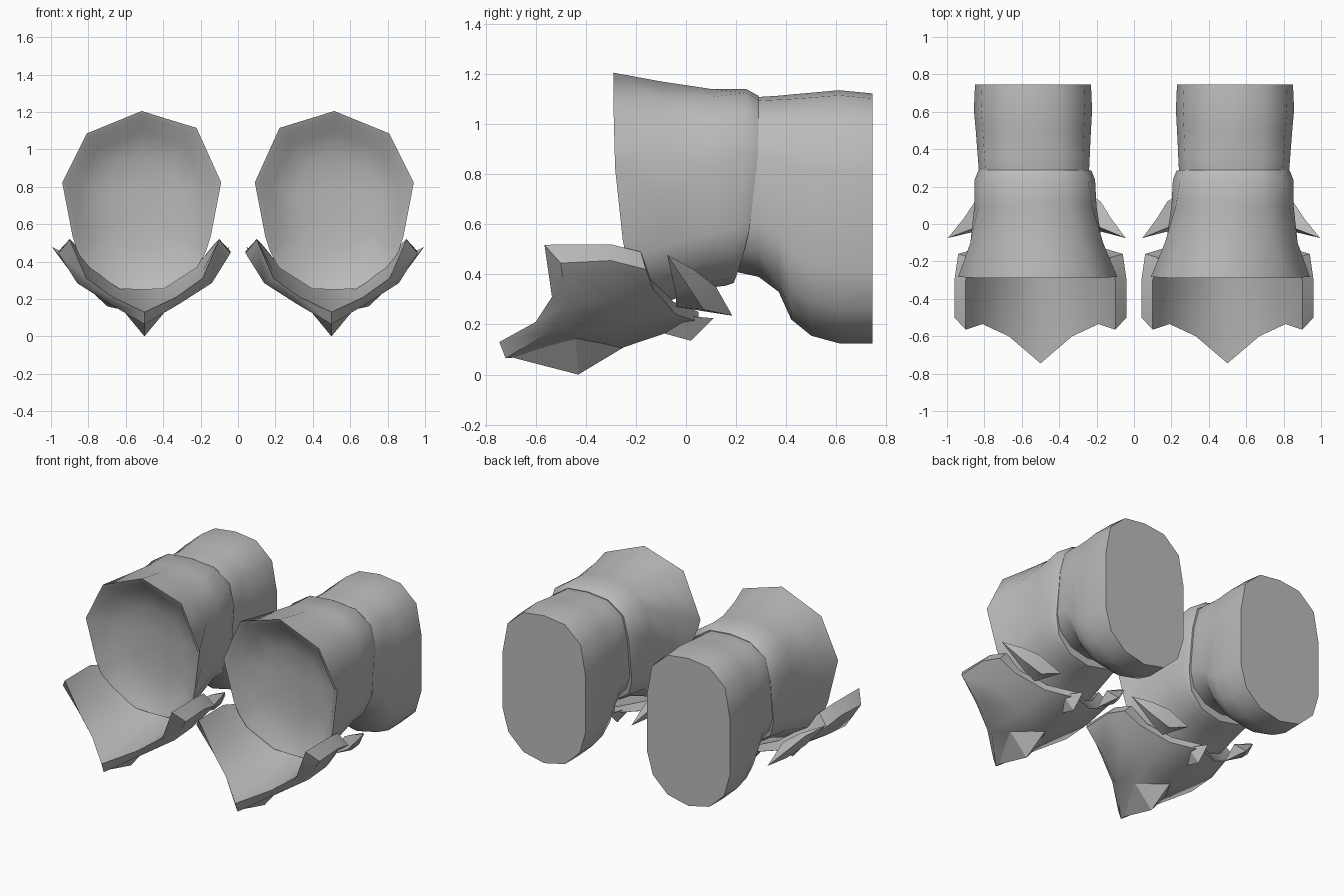
import bpy, bmesh, math

if "Cube" in bpy.data.objects:
    bpy.data.objects.remove(bpy.data.objects["Cube"])

grey = bpy.data.materials.new("plain_grey")
grey.diffuse_color = (0.5, 0.5, 0.5, 1)
grey.use_nodes = True
grey.node_tree.nodes["Principled BSDF"].inputs["Base Color"].default_value = grey.diffuse_color


def make(name, verts, faces, side, angle=35):
    """Mesh from points; side = 1 or -1 mirrors it across x = 0."""
    bm = bmesh.new()
    vs = [bm.verts.new((x * side, y, z)) for x, y, z in verts]
    for f in faces:
        bm.faces.new([vs[i] for i in f])
    bmesh.ops.recalc_face_normals(bm, faces=bm.faces)
    me = bpy.data.meshes.new(name)
    bm.to_mesh(me)
    bm.free()
    me.materials.append(grey)
    ob = bpy.data.objects.new(name, me)
    bpy.context.collection.objects.link(ob)
    bpy.ops.object.select_all(action='DESELECT')
    ob.select_set(True)
    bpy.context.view_layer.objects.active = ob
    bpy.ops.object.shade_smooth_by_angle(angle=math.radians(angle))
    return ob


def loft(rings, cap_start=True, cap_end=True):
    """Skin a list of equal closed rings."""
    n = len(rings[0])
    verts = [p for r in rings for p in r]
    faces = [(k * n + i, k * n + (i + 1) % n, (k + 1) * n + (i + 1) % n, (k + 1) * n + i)
             for k in range(len(rings) - 1) for i in range(n)]
    if cap_start:
        faces.append(tuple(range(n)))
    if cap_end:
        faces.append(tuple(range((len(rings) - 1) * n, len(rings) * n)))
    return verts, faces


# Half cross-sections, top to bottom, in unit size
MOUTH = [(0, 1), (.69, .78), (1, .2), (.87, -.4), (.81, -.57), (.7, -.75), (.28, -.99), (0, -1)]
ROUND = [(0, 1), (.5, .96), (.88, .75), (1, .35), (1, -.42), (.86, -.72), (.5, -.93), (0, -1)]


def ring(mix, y_top, y_bot, top, bot, half, cx):
    """Closed ring blending the mouth (0) and round (1) sections."""
    pts = [(a[0] + (b[0] - a[0]) * mix, a[1] + (b[1] - a[1]) * mix) for a, b in zip(MOUTH, ROUND)]
    pts += [(-x, z) for x, z in pts[-2:0:-1]]
    out = []
    for x, z in pts:
        t = (1 - z) / 2
        tilt = .05 * x * half * (1 - mix) if z > .5 else 0
        out.append((cx + x * half, y_top + (y_bot - y_top) * t ** 3,
                    (top + bot) / 2 + z * (top - bot) / 2 - tilt))
    return out


# Armour plate: rows front to back, columns keel to upper edge
PLATE_IN = [[(0, -.745, .13), (.17, -.6, .21), (.31, -.535, .31), (.4, -.565, .518)],
            [(0, -.3, .18), (.16, -.3, .24), (.31, -.3, .35), (.4, -.3, .52)],
            [(0, .05, .25), (.15, -.05, .29), (.28, -.14, .38), (.37, -.18, .49)]]
PLATE_OUT = [[(0, -.72, .065), (.18, -.55, .17), (.36, -.475, .285), (.46, -.5, .445)],
             [(0, -.26, .105), (.18, -.27, .19), (.36, -.28, .30), (.46, -.3, .455)],
             [(0, .05, .21), (.18, -.04, .24), (.34, -.13, .34), (.44, -.16, .42)]]
PLATE_X = .5


def plate_ring(inner, outer):
    def full(row):
        return [(-x, y, z) for x, y, z in row[:0:-1]] + row
    loop = full(inner) + full(outer)[::-1]
    return [(x + PLATE_X, y, z) for x, y, z in loop]


def spike(name, side, front, wide, back, tip):
    """Four-sided keel spike; wide = (half width, y, z)."""
    w, wy, wz = wide
    verts = [(0, *front), (w, wy, wz), (0, *back), (-w, wy, wz), (0, *tip)]
    verts = [(x + PLATE_X, y, z) for x, y, z in verts]
    make(name, verts, [(0, 1, 2, 3), (0, 1, 4), (1, 2, 4), (2, 3, 4), (3, 0, 4)], side, 10)


for side, tag in ((1, "right"), (-1, "left")):
    # Flared cuff with a narrow rim and a shallow dished mouth
    cuff = [ring(0, -.14, -.13, .80, .64, .07, .515),
            ring(0, -.155, -.13, .96, .48, .215, .515),
            ring(0, -.21, -.145, 1.1, .335, .34, .515),
            ring(0, -.275, -.17, 1.175, .275, .398, .515),
            ring(0, -.29, -.18, 1.205, .25, .425, .515),
            ring(.45, -.1, -.08, 1.17, .29, .375, .52),
            ring(.8, .1, .08, 1.14, .345, .335, .527),
            ring(1, .24, .16, 1.14, .355, .322, .53),
            ring(1, .29, .19, 1.112, .365, .302, .53)]
    make("cuff_" + tag, *loft(cuff), side, 50)

    # Foot tube that drops to a deep flat-ended sole
    foot = [ring(1, y, y, top, bot, half, cx) for y, top, bot, half, cx in (
        (.2, 1.09, .41, .285, .533), (.29, 1.108, .39, .295, .535),
        (.37, 1.113, .33, .3, .536), (.42, 1.118, .22, .303, .537),
        (.5, 1.125, .155, .308, .538), (.61, 1.135, .125, .316, .54),
        (.745, 1.122, .125, .31, .54))]
    make("foot_" + tag, *loft(foot), side, 50)

    # V-shaped armour plate under the cuff
    rows = [plate_ring(a, b) for a, b in zip(PLATE_IN, PLATE_OUT)]
    verts, faces = loft(rows, False, False)
    n, m = len(rows[0]), len(rows[0]) // 2
    for base in (0, 2 * n):
        faces += [(base + i, base + i + 1, base + n - 2 - i, base + n - 1 - i) for i in range(m - 1)]
    make("armour_plate_" + tag, verts, faces, side, 46)

    # Spikes on the keel
    spike("front_spike_" + tag, side, (-.7, .07), (.12, -.44, .145), (-.25, .108), (-.43, 0))
    spike("rear_spike_" + tag, side, (-.09, .165), (.06, -.01, .235), (.11, .225), (.02, .135))

    # Curved side claws, one on each flank
    for s, flank in ((1, "outer"), (-.92, "inner")):
        claw = [(.24, .185, .235),
                (.35, .12, .35), (.3, .07, .26), (.26, -.04, .27), (.26, .05, .35),
                (.41, .03, .42), (.4, .01, .35), (.35, -.04, .32), (.35, -.02, .41),
                (.495, -.075, .478)]
        verts = [(PLATE_X + s * x, y, z) for x, y, z in claw]
        faces = []
        for i in range(4):
            j = (i + 1) % 4
            faces += [(0, 1 + i, 1 + j), (1 + i, 1 + j, 5 + j, 5 + i), (5 + i, 5 + j, 9)]
        make(f"{flank}_claw_{tag}", verts, faces, side, 30)
